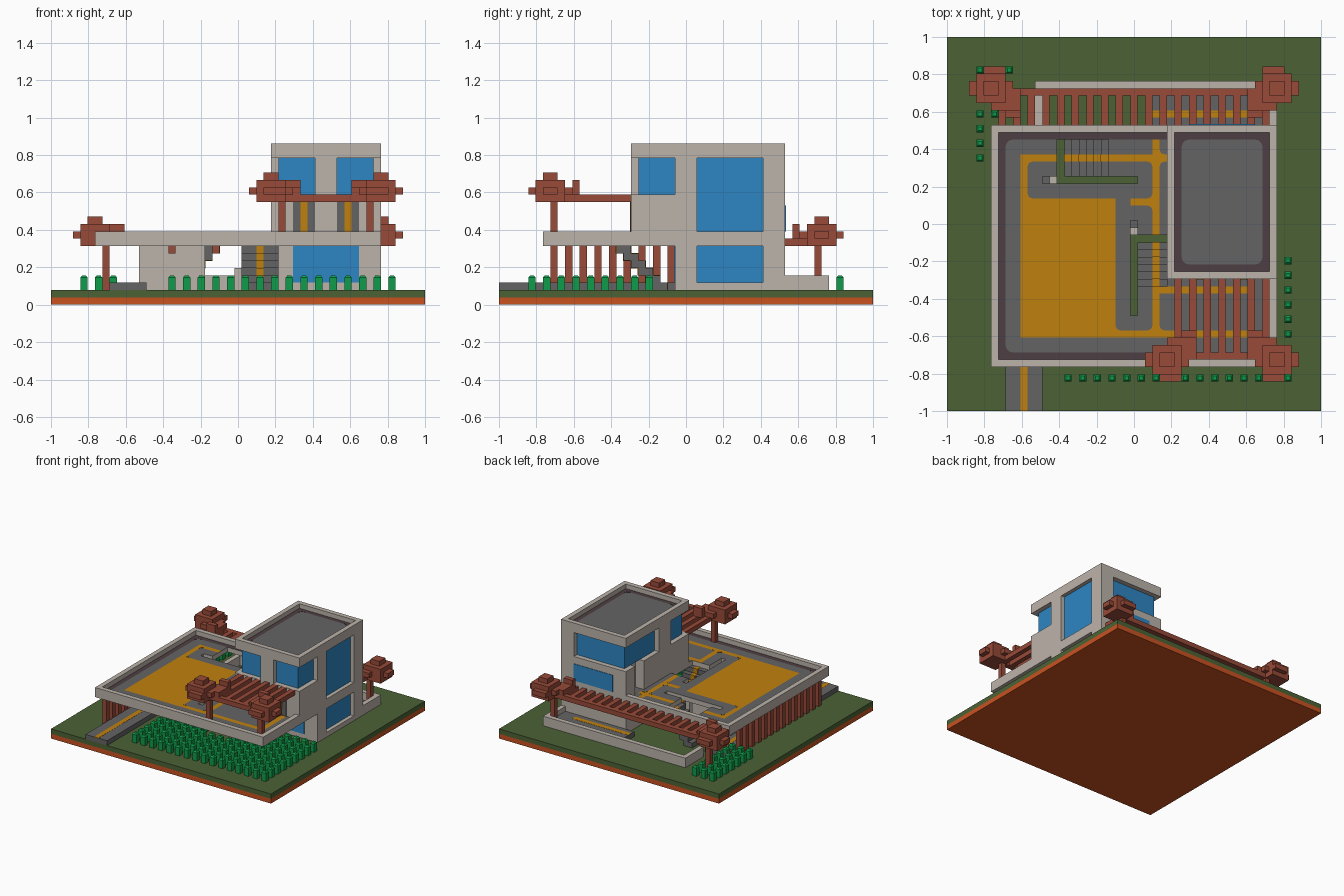
import bpy, bmesh, math

cube = bpy.data.objects.get("Cube")
if cube:
    bpy.data.objects.remove(cube)

V = 2 / 51  # building unit; plan runs 0..51 in x and y


def lin(c):
    c /= 255
    return c / 12.92 if c <= 0.04045 else ((c + 0.055) / 1.055) ** 2.4


def make_mat(name, rgb):
    m = bpy.data.materials.new(name)
    m.use_nodes = True
    col = tuple(lin(c) for c in rgb) + (1.0,)
    m.diffuse_color = col
    m.node_tree.nodes["Principled BSDF"].inputs["Base Color"].default_value = col
    return m


SOIL = make_mat("rust soil", (200, 82, 32))
GRASS = make_mat("dark grass", (75, 98, 53))
BEIGE = make_mat("beige plaster", (188, 179, 170))
GREY = make_mat("grey paving", (100, 100, 100))
PURPLE = make_mat("dark plum edging", (78, 62, 67))
ORANGE = make_mat("ochre paint", (192, 128, 14))
RED = make_mat("red timber", (152, 74, 56))
GLASS = make_mat("blue glass", (46, 134, 196))
LEAF = make_mat("bright leaf", (16, 156, 74))


def P(x, y, z):
    return (x * V - 1, y * V - 1, z * V)


def finish(name, bm, *mats):
    bmesh.ops.recalc_face_normals(bm, faces=bm.faces)
    me = bpy.data.meshes.new(name)
    bm.to_mesh(me)
    bm.free()
    for m in mats:
        me.materials.append(m)
    ob = bpy.data.objects.new(name, me)
    bpy.context.collection.objects.link(ob)
    return ob


def add_box(bm, x0, x1, y0, y1, z0, z1, taper=0):
    t = taper
    lo = [bm.verts.new(P(*c)) for c in
          ((x0, y0, z0), (x1, y0, z0), (x1, y1, z0), (x0, y1, z0))]
    hi = [bm.verts.new(P(*c)) for c in ((x0 + t, y0 + t, z1), (x1 - t, y0 + t, z1),
                                        (x1 - t, y1 - t, z1), (x0 + t, y1 - t, z1))]
    bm.faces.new(lo[::-1])
    bm.faces.new(hi)
    for i in range(4):
        j = (i + 1) % 4
        bm.faces.new((lo[i], lo[j], hi[j], hi[i]))


def boxes(name, mat, *specs):
    bm = bmesh.new()
    for s in specs:
        add_box(bm, *s)
    return finish(name, bm, mat)


def rim(x0, x1, y0, y1, z0, z1):
    return [(x0, x1, y0, y0 + 1, z0, z1), (x0, x1, y1 - 1, y1, z0, z1),
            (x0, x0 + 1, y0 + 1, y1 - 1, z0, z1), (x1 - 1, x1, y0 + 1, y1 - 1, z0, z1)]


# ground
boxes("soil_base", SOIL, (0, 51, 0, 51, 0, 1))
boxes("lawn", GRASS, (0, 51, 0, 51, 1, 2))

# driveway and rear patio
boxes("driveway", GREY, (8, 13, 0, 37, 2, 3))
boxes("driveway_stripe", ORANGE, (10, 11, 0, 37, 2.9, 3.03))
boxes("patio", GREY, (28, 44, 39, 43, 2, 3))
boxes("patio_stripe", ORANGE, (28, 41, 40, 41, 2.9, 3.03))
boxes("garden_wall", BEIGE, (12, 45, 44, 45, 2, 4), (12, 13, 39, 44, 2, 4),
      (44, 45, 39, 44, 2, 4))

# deck floor: unit cells coloured by rule, with stair wells and slots left open
HOLES = [(26, 30, 17, 24), (15, 22, 32, 37), (25, 26, 13, 26), (13, 26, 31, 32)]


def deck_colour(x, y):
    if any(a <= x < b and c <= y < d for a, b, c, d in HOLES):
        return None
    if x < 8 or x >= 43 or y < 8 or y >= 37:
        return 1
    strips = ((x == 28 and y >= 10), (y == 34 and 10 <= x < 30),
              (y == 10 and 10 <= x < 42), (x == 41 and 10 <= y < 18),
              (y == 16 and 29 <= x < 42), (10 <= x < 23 and 10 <= y < 29),
              (x == 10 and 29 <= y < 35), (y == 28 and 23 <= x < 29 and x > 24))
    return 2 if any(strips) else 0


bm = bmesh.new()
grid = {}
for x in range(6, 46):
    for y in range(6, 40):
        grid[x, y] = bm.verts.new(P(x, y, 9))
for x in range(6, 45):
    for y in range(6, 39):
        c = deck_colour(x, y)
        if c is not None:
            f = bm.faces.new([grid[p] for p in ((x, y), (x + 1, y), (x + 1, y + 1), (x, y + 1))])
            f.material_index = c
bmesh.ops.delete(bm, geom=[v for v in bm.verts if not v.link_faces], context='VERTS')
ret = bmesh.ops.extrude_face_region(bm, geom=bm.faces[:], use_keep_orig=True)
new = set(ret["geom"])
for g in new:
    if isinstance(g, bmesh.types.BMVert):
        g.co.z -= V
bm.normal_update()
for f in bm.faces:  # underside and edges are plaster
    if f.calc_center_median().z < 8.9 * V:
        f.material_index = 3
bmesh.ops.dissolve_limit(bm, angle_limit=0.01, verts=bm.verts, edges=bm.edges,
                         delimit={'MATERIAL'})
finish("deck_floor", bm, GREY, PURPLE, ORANGE, BEIGE)
boxes("deck_parapet", BEIGE, *rim(6, 45, 6, 39, 8, 10))


# rounded paint corners on the deck: corner point, inward direction
def fillets(name, mat, z, corners, r=1.0):
    bm = bmesh.new()
    for x, y, dx, dy in corners:
        pts = [(x, y)]
        for i in range(7):
            a = math.radians(15 * i)
            pts.append((x + dx * r * (1 - math.sin(a)), y + dy * r * (1 - math.cos(a))))
        f = bm.faces.new([bm.verts.new(P(px, py, z)) for px, py in pts])
        f.normal_update()
        if f.normal.z < 0:
            f.normal_flip()
    me = finish(name, bm, mat)
    me.modifiers.new("thickness", 'SOLIDIFY').thickness = 0.002


fillets("deck_edge_corners", PURPLE, 9.06,
        [(8, 8, 1, 1), (8, 37, 1, -1), (43, 8, -1, 1)])
fillets("deck_paint_corners", ORANGE, 9.06,
        [(11, 29, 1, 1), (11, 34, 1, -1), (28, 29, -1, 1), (28, 34, -1, -1),
         (23, 11, 1, 1), (28, 11, -1, 1), (29, 11, 1, 1), (28, 28, -1, -1),
         (29, 34, 1, -1), (29, 35, 1, 1)], 0.7)

# stairs from the garden to the deck
n = range(6)
boxes("side_stairs", GREY, *[(26, 31, 16 + i, 18 + i, 7 - i, 8 - i) for i in n])
boxes("side_stairs_stripe", ORANGE,
      *[(28, 29, 15.9 + i, 18.05 + i, 6.97 - i, 8.05 - i) for i in n])
boxes("back_stairs", GREY, *[(21 - i, 23 - i, 32, 37, 7 - i, 8 - i) for i in n])
boxes("back_stairs_stripe", ORANGE,
      *[(20.95 - i, 23.05 - i, 34, 35, 6.97 - i, 8.05 - i) for i in n])
boxes("stair_newels", BEIGE, (25, 26, 24, 25, 2, 5), (14, 15, 31, 32, 2, 5))
boxes("stair_footings", GREY, (25, 26, 25, 26, 2, 3), (13, 14, 31, 32, 2, 3))

# undercroft
boxes("undercroft_wall", BEIGE, (12, 21, 28, 30, 2, 8))
boxes("hanging_lamps", RED, (16, 17, 26, 27, 7, 8), (22, 23, 26, 27, 7, 8))
boxes("side_screen_posts", RED, *[(7, 8, y, y + 1, 2, 8) for y in range(7, 35, 2)])

# tower: body, side wall around the tall window, recessed glass storey, roof
boxes("tower_body", BEIGE,
      (30, 44, 24, 39, 2, 9), (32, 44, 18, 39, 9, 15),
      (30, 32, 18, 33, 9, 15), (30, 32, 36, 39, 9, 15))
boxes("tower_side_wall", BEIGE, (44, 45, 18, 24, 8, 15), (44, 45, 24, 27, 2, 20),
      (44, 45, 36, 39, 2, 20), (44, 45, 27, 36, 2, 3))
boxes("tall_window", GLASS, (43.9, 44.2, 27, 36, 3, 20))
boxes("upper_glazing", GLASS, (31, 44, 19, 38, 15, 20))
boxes("upper_piers", BEIGE, (36, 39, 18, 19, 15, 20), (30, 31, 24, 28, 15, 20),
      (42, 45, 38, 39, 15, 20))
boxes("lower_front_window", GLASS, (33, 42, 23.85, 24.1, 3, 8))
boxes("back_window", GLASS, (33, 42, 38.9, 39.1, 10, 13.5))
boxes("terrace_doors", GREY, (33, 36, 17.9, 18.1, 9, 14), (39, 42, 17.9, 18.1, 9, 14))
boxes("terrace_door_stripes", ORANGE, (34, 35, 17.84, 18.1, 9, 14),
      (40, 41, 17.84, 18.1, 9, 14))
boxes("tower_roof", BEIGE, (30, 45, 18, 39, 20, 21), *rim(30, 45, 18, 39, 21, 22))
boxes("roof_edging", PURPLE, (31, 44, 19, 38, 20.9, 21.05))
boxes("roof_paving", GREY, (32, 43, 20, 37, 20.95, 21.1))
fillets("roof_paving_corners", PURPLE, 21.16,
        [(32, 20, 1, 1), (43, 20, -1, 1), (32, 37, 1, -1), (43, 37, -1, -1)])

# pergolas
boxes("front_pergola", RED, (31, 44, 7, 8, 14, 15),
      *[(x, x + 1, 8, 18, 14, 15) for x in range(31, 44, 2)])
boxes("back_pergola", RED, (7, 44, 43, 44, 8, 9),
      *[(x, x + 1, 39, 43, 8, 9) for x in range(7, 44, 2)])

# trees: trunk plus blocky crown, offsets point outward from the trunk
CROWN = [(0, 4, -1, 3, 0, 3), (-1, 5, 0, 2, 1, 2), (1, 3, 0, 2, 3, 4),
         (-2, 2, -2, 1, 1, 2), (0, 3, 1, 4, 1, 2), (-2, 0, -3, -2, 1, 3)]


def tree(name, x, y, sx, sy, z0, z1):
    specs = [(x - .5, x + .5, y - .5, y + .5, z0, z1)]
    for a, b, c, d, e, f in CROWN:
        xs = sorted((x + sx * (a - .5), x + sx * (b - .5)))
        ys = sorted((y + sy * (c - .5), y + sy * (d - .5)))
        specs.append((*xs, *ys, z1 + e, z1 + f))
    boxes(name, RED, *specs)


tree("front_left_tree", 43.5, 7.5, 1, -1, 9, 14)
tree("front_right_tree", 31.5, 7.5, -1, -1, 9, 14)
tree("back_left_tree", 43.5, 43.5, 1, 1, 2, 8)
tree("back_right_tree", 7.5, 43.5, -1, 1, 2, 8)


# planting beds
def planting(name, xs, ys):
    bm = bmesh.new()
    for x in xs:
        for y in ys:
            if 24 < x < 31 and y > 13:  # keep the stairs clear
                continue
            add_box(bm, x, x + 1, y, y + 1, 2, 3.7)
            add_box(bm, x, x + 1, y, y + 1, 3.7, 4, 0.25)
    bmesh.ops.remove_doubles(bm, verts=bm.verts, dist=1e-5)
    finish(name, bm, LEAF)


planting("front_planting", range(16, 47, 2), range(4, 21, 2))
planting("back_planting", range(4, 9, 2), range(34, 47, 2))
